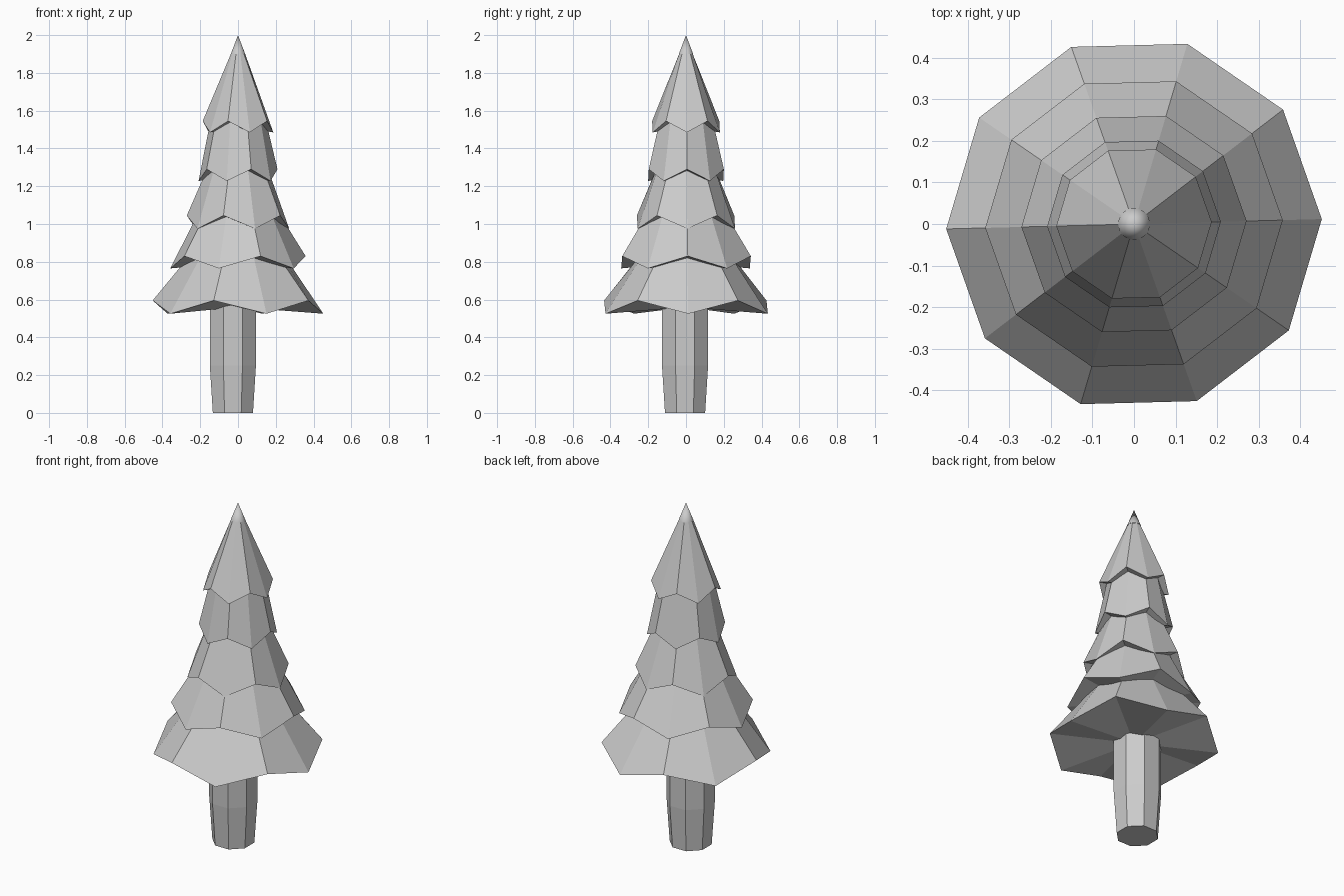
import bpy, bmesh
from math import radians, sin, cos, pi

if "Cube" in bpy.data.objects:
    bpy.data.objects.remove(bpy.data.objects["Cube"])

SIDES = 10
TURN = radians(1.5)


def ring(bm, n, r, z_even, z_odd, turn, cx=0.0, cy=0.0):
    return [bm.verts.new((cx + r * cos(turn + 2 * pi * k / n),
                          cy + r * sin(turn + 2 * pi * k / n),
                          z_odd if k % 2 else z_even)) for k in range(n)]


def bridge(bm, a, b):
    n = len(a)
    for k in range(n):
        bm.faces.new((a[k], a[(k + 1) % n], b[(k + 1) % n], b[k]))


def fan(bm, loop, centre):
    c = bm.verts.new(centre)
    for k in range(len(loop)):
        bm.faces.new((loop[k], loop[(k + 1) % len(loop)], c))


def finish(bm, name, smooth=False):
    bmesh.ops.recalc_face_normals(bm, faces=bm.faces)
    for f in bm.faces:
        f.smooth = smooth
    me = bpy.data.meshes.new(name)
    bm.to_mesh(me)
    bm.free()
    ob = bpy.data.objects.new(name, me)
    bpy.context.collection.objects.link(ob)
    return ob


# Trunk: octagonal, narrowing towards the foot
bm = bmesh.new()
loops = [ring(bm, 8, r, z, z, pi / 8, -0.027, -0.005)
         for r, z in ((0.115, 0), (0.132, 0.25), (0.132, 0.62))]
bridge(bm, loops[0], loops[1])
bridge(bm, loops[1], loops[2])
bm.faces.new(loops[0])
bm.faces.new(loops[2])
finish(bm, "trunk")

# Foliage tiers with zigzag hems: hem radius, even z, odd z, top radius, top z
tiers = [
    (0.452, 0.525, 0.595, 0.20, 0.90),
    (0.358, 0.830, 0.765, 0.19, 1.10),
    (0.271, 0.975, 1.045, 0.138, 1.35),
    (0.209, 1.290, 1.228, 0.135, 1.60),
    (0.187, 1.485, 1.545, 0.038, 1.90),
]
for i, (r, z0, z1, rt, zt) in enumerate(tiers):
    bm = bmesh.new()
    hem = ring(bm, SIDES, r, z0, z1, TURN)
    top = ring(bm, SIDES, rt, zt, zt, TURN)
    bridge(bm, hem, top)
    bm.faces.new(top)
    fan(bm, hem, (0, 0, (z0 + z1) / 2))
    finish(bm, f"foliage_tier_{i + 1}")

# Tip: small smooth cone
bm = bmesh.new()
base = ring(bm, 30, 0.038, 1.90, 1.90, TURN)
fan(bm, base, (0, 0, 2.0))
finish(bm, "treetop_tip", smooth=True)
